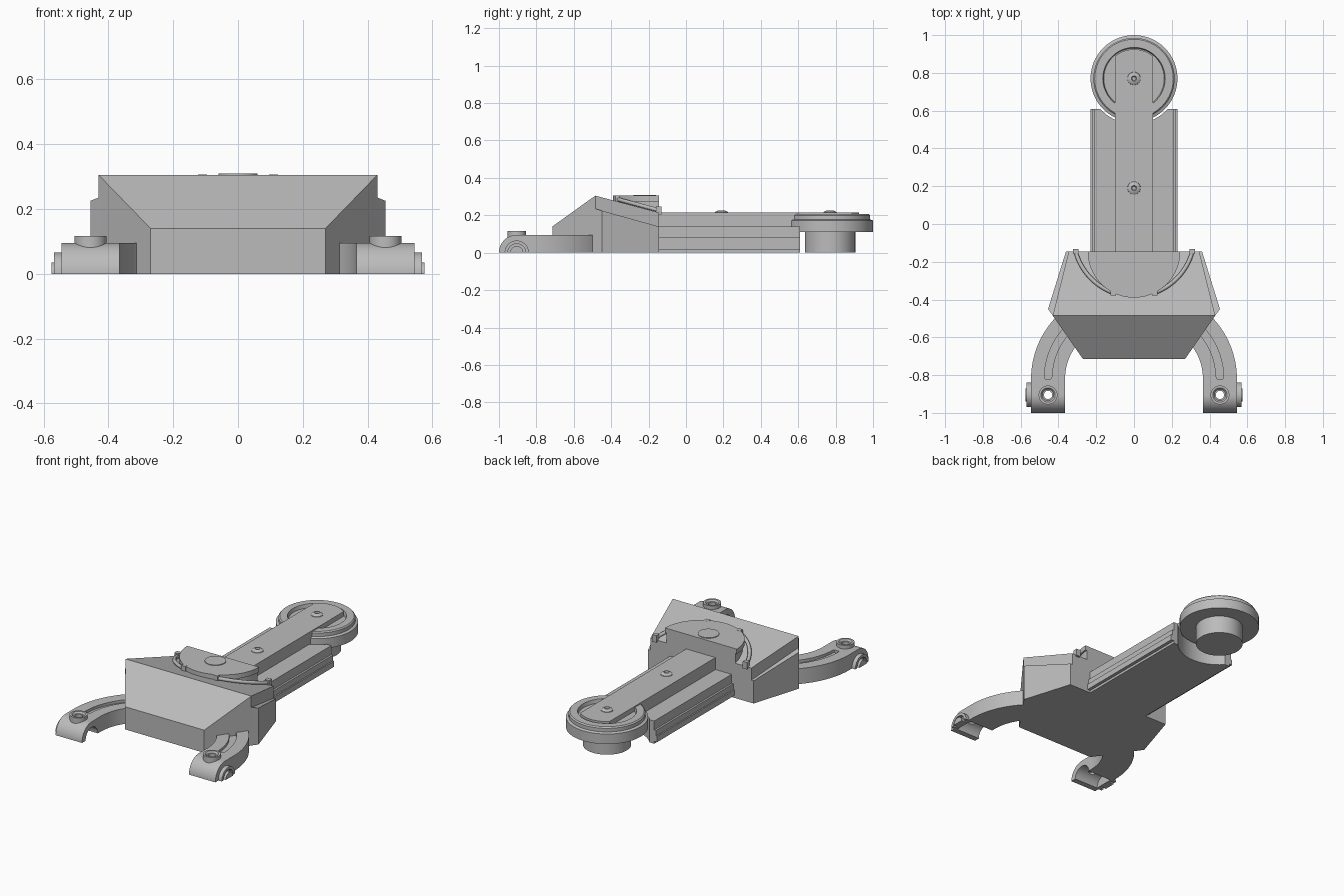
import bpy, bmesh
from math import sin, cos, pi, radians, sqrt
from mathutils import Vector

cube = bpy.data.objects.get("Cube")
if cube:
    bpy.data.objects.remove(cube, do_unlink=True)

grey = bpy.data.materials.new("mid grey")
grey.use_nodes = True
colour = (0.5, 0.5, 0.5, 1)
grey.diffuse_color = colour
grey.node_tree.nodes["Principled BSDF"].inputs["Base Color"].default_value = colour


def activate(ob):
    bpy.ops.object.select_all(action='DESELECT')
    ob.select_set(True)
    bpy.context.view_layer.objects.active = ob


def finish(name, bm):
    bmesh.ops.remove_doubles(bm, verts=bm.verts, dist=1e-5)
    bmesh.ops.recalc_face_normals(bm, faces=bm.faces)
    me = bpy.data.meshes.new(name)
    bm.to_mesh(me)
    bm.free()
    me.materials.append(grey)
    ob = bpy.data.objects.new(name, me)
    bpy.context.collection.objects.link(ob)
    activate(ob)
    bpy.ops.object.shade_smooth_by_angle(angle=radians(30))
    return ob


def prism(name, pts, lo, hi, axis='Z'):
    """Extrude an outline: (x, y) along Z, or (y, z) along X."""
    bm = bmesh.new()
    place = (lambda p: (p[0], p[1], lo)) if axis == 'Z' else (lambda p: (lo, p[0], p[1]))
    face = bm.faces.new([bm.verts.new(place(p)) for p in pts])
    new = bmesh.ops.extrude_face_region(bm, geom=[face])['geom']
    move = Vector((0, 0, hi - lo)) if axis == 'Z' else Vector((hi - lo, 0, 0))
    bmesh.ops.translate(bm, vec=move, verts=[g for g in new if isinstance(g, bmesh.types.BMVert)])
    return finish(name, bm)


def hull(name, half):
    """Convex block from points mirrored in x."""
    bm = bmesh.new()
    for x, y, z in half:
        bm.verts.new((x, y, z))
        bm.verts.new((-x, y, z))
    bmesh.ops.convex_hull(bm, input=bm.verts)
    bmesh.ops.dissolve_limit(bm, angle_limit=0.01, verts=bm.verts, edges=bm.edges)
    return finish(name, bm)


def lathe(name, profile, at, steps=48):
    bm = bmesh.new()
    vs = [bm.verts.new((at[0] + r, at[1], z)) for r, z in profile]
    edges = [bm.edges.new(p) for p in zip(vs, vs[1:])]
    bmesh.ops.spin(bm, geom=vs + edges, cent=(*at, 0), axis=(0, 0, 1), angle=2 * pi, steps=steps)
    return finish(name, bm)


def arc(cx, cy, r, a, b, n=24):
    return [(cx + r * cos(radians(a + (b - a) * i / n)),
             cy + r * sin(radians(a + (b - a) * i / n))) for i in range(n + 1)]


def box(name, x0, x1, y0, y1, z0, z1):
    return prism(name, [(x0, y0), (x1, y0), (x1, y1), (x0, y1)], z0, z1)


def cut(ob, cutter):
    cutter.hide_render = True
    mod = ob.modifiers.new("cut", 'BOOLEAN')
    mod.operation, mod.solver, mod.object = 'DIFFERENCE', 'EXACT', cutter
    activate(ob)
    bpy.ops.object.modifier_apply(modifier=mod.name)
    bpy.data.objects.remove(cutter, do_unlink=True)
    bpy.ops.object.shade_smooth_by_angle(angle=radians(30))


def slope(y):
    return 0.305 - (y + 0.485) * 0.265


# Wedge housing with a stepped lower flange
REAR, RIDGE = -0.145, -0.485
hull("housing", [(0.27, -0.715, 0), (0.27, -0.715, 0.14), (0.43, RIDGE, 0),
                 (0.43, RIDGE, 0.305), (0.345, REAR, 0), (0.345, REAR, slope(REAR))])
hull("housing_flange", [(0.43, RIDGE, 0), (0.43, RIDGE, 0.235), (0.455, -0.45, 0),
                        (0.455, -0.45, 0.225), (0.36, REAR, 0), (0.36, REAR, 0.14)])

# Half-round turntable with lip and button
prism("turntable_base", arc(0, REAR, 0.235, 180, 360, 40), 0.2, 0.275)
prism("turntable_lip", arc(0, REAR, 0.245, 180, 360, 40), 0.275, 0.305)
lathe("turntable_button", [(0, 0.3), (0.06, 0.3), (0.06, 0.309), (0, 0.309)], (0, -0.22))

# Beam: wide base with a concave end, raised spine with a rounded end
WY = 0.77
half_w = 0.21
end_angle = 222
prism("beam_base", [(-half_w, REAR), (half_w, REAR), (half_w, 0.61)]
      + arc(0, WY, 0.24, 360 - (end_angle - 180), end_angle) + [(-half_w, 0.61)], 0, 0.14)
a = 64 if sqrt(2) > 1 else 0
tip = arc(0, WY, 0.155, 50, 130)
prism("beam_spine", [(-0.1, REAR), (0.1, REAR)] + tip + [], 0.12, 0.214)

# Wheel and hub
lathe("wheel", [(0, 0), (0.135, 0), (0.135, 0.11), (0.23, 0.11), (0.23, 0.172), (0.215, 0.178),
                (0.215, 0.2), (0.208, 0.207), (0.165, 0.207), (0.16, 0.185), (0, 0.185)],
      (0, WY), 64)

# Screws on the spine
for name, y in (("middle_screw", 0.19), ("wheel_screw", WY)):
    lathe(name, [(0, 0.21), (0.036, 0.21), (0.034, 0.217), (0.024, 0.224),
                 (0.014, 0.226), (0.01, 0.218), (0, 0.218)], (0, y), 24)

for side, s in (("left", 1), ("right", -1)):
    # Stepped side rails of the beam
    box(side + "_rail_lower", s * 0.2, s * 0.23, REAR, 0.61, 0.015, 0.05)
    box(side + "_rail_upper", s * 0.2, s * 0.222, REAR, 0.61, 0.05, 0.085)

    # Curved guide wire lying on the sloped top, with its clips
    path = arc(0, -0.063, 0.32, 270 + s * 20, 270 + s * 75)
    cu = bpy.data.curves.new(side + "_guide", 'CURVE')
    cu.dimensions, cu.bevel_depth, cu.bevel_resolution = '3D', 0.011, 2
    cu.use_fill_caps = True
    sp = cu.splines.new('POLY')
    sp.points.add(len(path) - 1)
    for p, (x, y) in zip(sp.points, path):
        p.co = (x, y, slope(y) + 0.012, 1)
    cu.materials.append(grey)
    guide = bpy.data.objects.new(side + "_guide", cu)
    bpy.context.collection.objects.link(guide)
    activate(guide)
    bpy.ops.object.convert(target='MESH')
    for part, (x, y) in (("front", path[0]), ("rear", path[-1])):
        h = slope(y)
        box(f"{side}_{part}_clip", x - 0.014, x + 0.014, y - 0.014, y + 0.014, h - 0.01, h + 0.033)

    # Curved arm with a shallow slot along its top
    def mirrored(pts):
        return [(s * x, y) for x, y in pts]

    CX, CY, EY, EX = 0.075, -0.82, -0.905, 0.455
    arm = prism(side + "_arm", mirrored(arc(CX, CY, 0.47, 0, 60) + arc(CX, CY, 0.29, 60, 0)),
                0, 0.095)
    slot = (arc(CX, CY, 0.4, 2, 58) + arc(CX, CY, 0.36, 58, 2)
            + arc(EX, CY + 0.013, 0.02, 180, 360, 10)[1:-1])
    cut(arm, prism("slot_cutter", mirrored(slot), 0.078, 0.12))

    # Rounded arm end with a half-round tunnel and an upright bore
    end = prism(side + "_arm_end", arc(EY, 0, 0.095, 180, 90) + [(CY, 0.095), (CY, 0)],
                s * 0.365, s * 0.545, 'X')
    cut(end, prism("tunnel_cutter", arc(EY, 0, 0.06, 0, 360, 32)[:-1], s * 0.3, s * 0.53, 'X'))
    cut(end, prism("bore_cutter", arc(s * EX, EY, 0.03, 0, 360, 32)[:-1], -0.1, 0.2))
    lathe(side + "_arm_boss", [(0.05, 0.065), (0.05, 0.117), (0.038, 0.117), (0.03, 0.107),
                               (0.022, 0.107), (0.022, 0.065), (0.05, 0.065)], (s * EX, EY), 32)

    # Half-round side cap: outer arch and inner core
    prism(side + "_cap_arch", arc(EY, 0, 0.065, 0, 180) + arc(EY, 0, 0.048, 180, 0),
          s * 0.54, s * 0.568, 'X')
    prism(side + "_cap_core", arc(EY, 0, 0.035, 0, 180), s * 0.54, s * 0.575, 'X')
